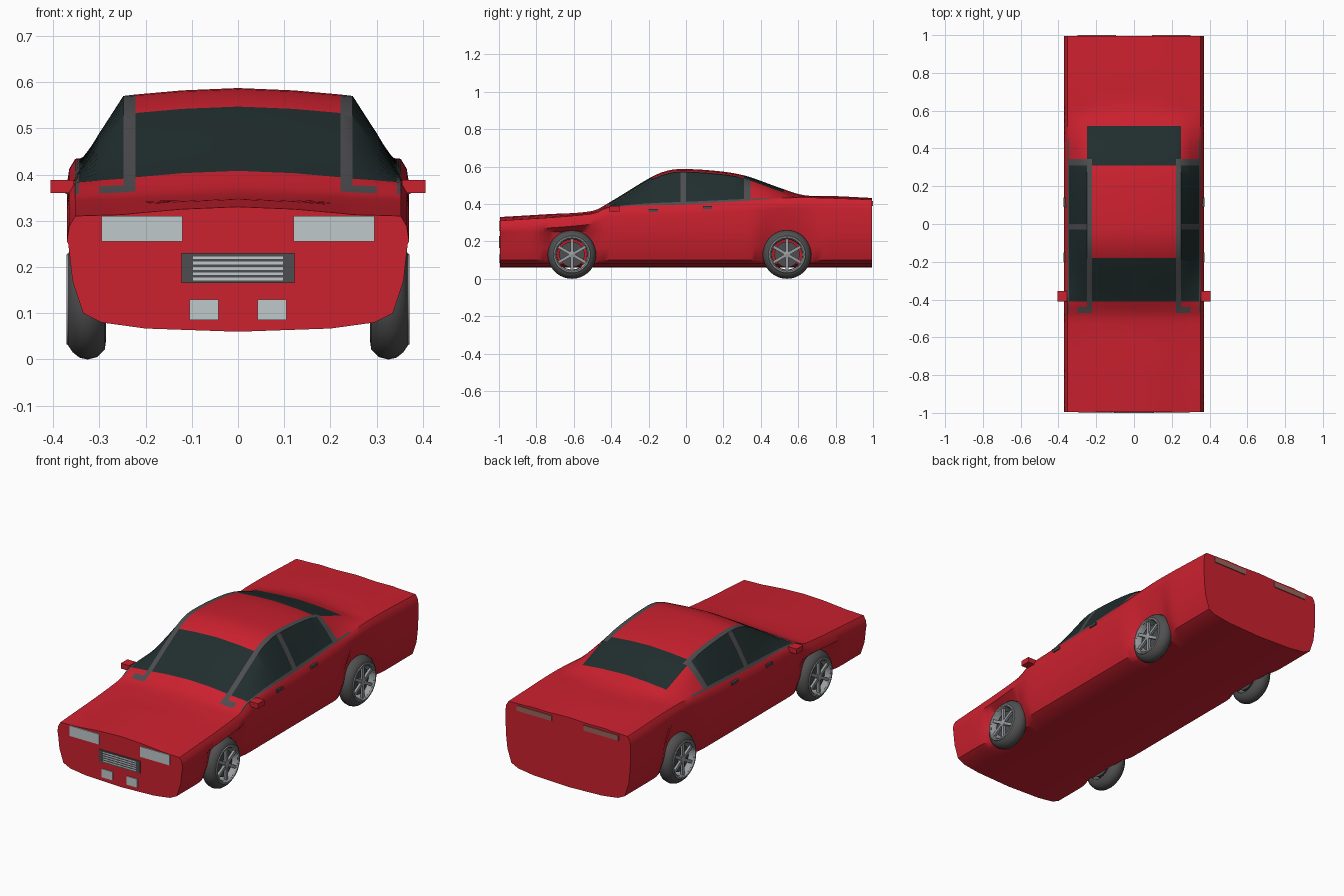
import bpy, bmesh, math
from mathutils import Matrix, Vector

cube = bpy.data.objects.get("Cube")
if cube:
    bpy.data.objects.remove(cube)


def material(name, r, g, b):
    m = bpy.data.materials.new(name)
    m.use_nodes = True
    m.diffuse_color = (r, g, b, 1)
    m.node_tree.nodes["Principled BSDF"].inputs["Base Color"].default_value = (r, g, b, 1)
    return m


RED = material("red paint", 0.6, 0.015, 0.028)
GLASS = material("dark glass", 0.015, 0.027, 0.027)
TRIM = material("grey trim", 0.075, 0.075, 0.08)
LAMP = material("pale lamp", 0.52, 0.58, 0.6)
TYRE = material("tyre rubber", 0.08, 0.08, 0.083)
RIM = material("wheel metal", 0.32, 0.34, 0.35)
TAIL = material("tail lamp", 0.32, 0.13, 0.1)


def finish(name, bm, mats, smooth=True):
    bmesh.ops.recalc_face_normals(bm, faces=bm.faces)
    mesh = bpy.data.meshes.new(name)
    bm.to_mesh(mesh)
    bm.free()
    for m in mats:
        mesh.materials.append(m)
    ob = bpy.data.objects.new(name, mesh)
    bpy.context.collection.objects.link(ob)
    if smooth:
        bpy.ops.object.select_all(action="DESELECT")
        ob.select_set(True)
        bpy.context.view_layer.objects.active = ob
        bpy.ops.object.shade_smooth_by_angle(angle=math.radians(40))
    return ob


def add_box(bm, lo, hi, turn=Matrix()):
    lo, hi = Vector(lo), Vector(hi)
    place = Matrix.Translation((lo + hi) / 2) @ Matrix.Diagonal(hi - lo).to_4x4()
    bmesh.ops.create_cube(bm, size=1, matrix=turn @ place)


def box(name, mat, lo, hi):
    bm = bmesh.new()
    add_box(bm, lo, hi)
    return finish(name, bm, [mat], False)


def pair(name, mat, lo, hi):
    box("left_" + name, mat, lo, hi)
    box("right_" + name, mat, (-hi[0], lo[1], lo[2]), (-lo[0], hi[1], hi[2]))


def curve(points, y):
    """Smooth height curve through (y, z) points."""
    def slope(i):
        a, b = points[max(i - 1, 0)], points[min(i + 1, len(points) - 1)]
        return (b[1] - a[1]) / (b[0] - a[0])
    i = max(k for k in range(len(points) - 1) if points[k][0] <= y or k == 0)
    (y0, z0), (y1, z1) = points[i], points[i + 1]
    h = y1 - y0
    t = (y - y0) / h
    return (z0 * (1 + 2 * t) * (1 - t) ** 2 + z1 * t * t * (3 - 2 * t)
            + h * slope(i) * t * (1 - t) ** 2 + h * slope(i + 1) * t * t * (t - 1))


# Body: cross-sections lofted along y from a centre line and a belt line
CENTRE = [(-1, .33), (-.75, .345), (-.5, .363), (-.41, .408), (-.18, .547), (-.1, .578),
          (-.03, .587), (.15, .578), (.31, .553), (.5, .487), (.63, .447), (.8, .442), (1, .432)]
BELT = [(-1, .31), (-.5, .348), (-.41, .383), (0, .398), (.33, .418), (.6, .434), (1, .423)]
AXLES = (-.61, .54)
END = .995


def section(y):
    top, belt = curve(CENTRE, y), curve(BELT, y)
    edge = max(top - .017, belt + .003)
    dent = sum(.045 * math.exp(-((y - a) / .14) ** 4) for a in AXLES)

    def side(t, bulge):
        return (.352 + (.248 - .352) * t, belt + (edge - belt) * (t + bulge))
    return [(0, .06), (.2, .067), (.295, .08), (.335 - dent, .1), (.358 - dent, .17),
            (.367 - dent, .25), (.37, belt - .055), (.365, belt - .022), side(0, 0),
            side(.08, 0), side(.5, .03), side(1, 0), (.222, edge + .003),
            (.12, top - .005), (0, top)]


def paint(y, j):
    """Material slot: 0 paint, 1 glass, 2 trim."""
    if j == 8:
        return 2 if -.47 < y < .45 else 0
    if j in (9, 10):
        if -.03 < y < 0 or .31 < y < .345 or (j == 10 and -.47 < y < -.44):
            return 2
        return 1 if -.41 < y < .31 else 0
    if j == 11:
        return 2 if -.47 < y < .345 else 1 if .345 < y < .52 else 0
    if j >= 12:
        return 1 if -.41 < y < -.18 or .31 < y < .52 else 0
    return 0


cuts = [-.47, -.44, -.41, -.18, -.03, 0, .31, .345, .45, .52]
grid = [-END + 2 * END * i / 60 for i in range(61)]
stations = sorted(cuts + [g for g in grid if all(abs(g - c) > .012 for c in cuts)])
bm = bmesh.new()
rings = []
for y in stations:
    half = section(y)
    full = half + [(-x, z) for x, z in half[-2:0:-1]]
    rings.append([bm.verts.new((x, y, z)) for x, z in full])
count = len(rings[0])
for a, b, y0, y1 in zip(rings, rings[1:], stations, stations[1:]):
    for k in range(count):
        n = (k + 1) % count
        f = bm.faces.new((a[k], a[n], b[n], b[k]))
        f.material_index = paint((y0 + y1) / 2, min(k, count - 1 - k))
bm.faces.new(rings[0])
bm.faces.new(rings[-1])
finish("body", bm, [RED, GLASS, TRIM])

# Front plates
pair("headlight", LAMP, (.12, -1, .255), (.295, -.99, .31))
pair("fog_light", LAMP, (.042, -1, .085), (.105, -.99, .13))
box("grille", TRIM, (-.122, -.999, .165), (.122, -.99, .23))
for i in range(5):
    z = .171 + .0115 * i
    box(f"grille_bar_{i + 1}", LAMP, (-.097, -1, z), (.097, -.992, z + .006))

# Rear lamps, mirrors and door handles
pair("tail_light", TAIL, (.095, .99, .388), (.3, 1, .416))
pair("mirror", RED, (.355, -.41, .36), (.405, -.355, .388))
pair("front_handle", TRIM, (.36, -.2, .358), (.373, -.15, .372))
pair("rear_handle", TRIM, (.36, .09, .374), (.373, .14, .388))


# Wheels: profiles of (x, radius) spun about the axle
def lathe(name, mat, profile, s, y):
    bm = bmesh.new()
    steps = 36
    loops = []
    for i in range(steps):
        a = 2 * math.pi * i / steps
        loops.append([bm.verts.new((s * x, y + r * math.cos(a), .13 + r * math.sin(a)))
                      for x, r in profile])
    n = len(profile)
    for i in range(steps):
        p, q = loops[i], loops[(i + 1) % steps]
        for k in range(n):
            bm.faces.new((p[k], p[(k + 1) % n], q[(k + 1) % n], q[k]))
    return finish(name, bm, [mat])


TYRE_SHAPE = [(.285, .085), (.288, .108), (.305, .125), (.325, .13), (.343, .126),
              (.358, .114), (.367, .1), (.366, .085)]
RIM_SHAPE = [(.3, .08), (.3, .088), (.366, .1), (.371, .097), (.371, .09), (.362, .082)]
for end, y in zip(("front", "rear"), AXLES):
    for side, s in (("left", 1), ("right", -1)):
        tag = f"{end}_{side}_"
        lathe(tag + "tyre", TYRE, TYRE_SHAPE, s, y)
        lathe(tag + "rim", RIM, RIM_SHAPE, s, y)
        lathe(tag + "brake_disc", TRIM, [(.29, .002), (.29, .068), (.345, .068), (.345, .002)], s, y)
        lathe(tag + "hub", RIM, [(.34, .001), (.34, .02), (.364, .018), (.367, .001)], s, y)
        bm = bmesh.new()
        for i in range(6):
            turn = Matrix.Translation((0, y, .13)) @ Matrix.Rotation(math.pi * i / 3, 4, "X")
            xs = sorted((s * .35, s * .363))
            add_box(bm, (xs[0], -.008, .012), (xs[1], .008, .086), turn)
        finish(tag + "spokes", bm, [RIM], False)
